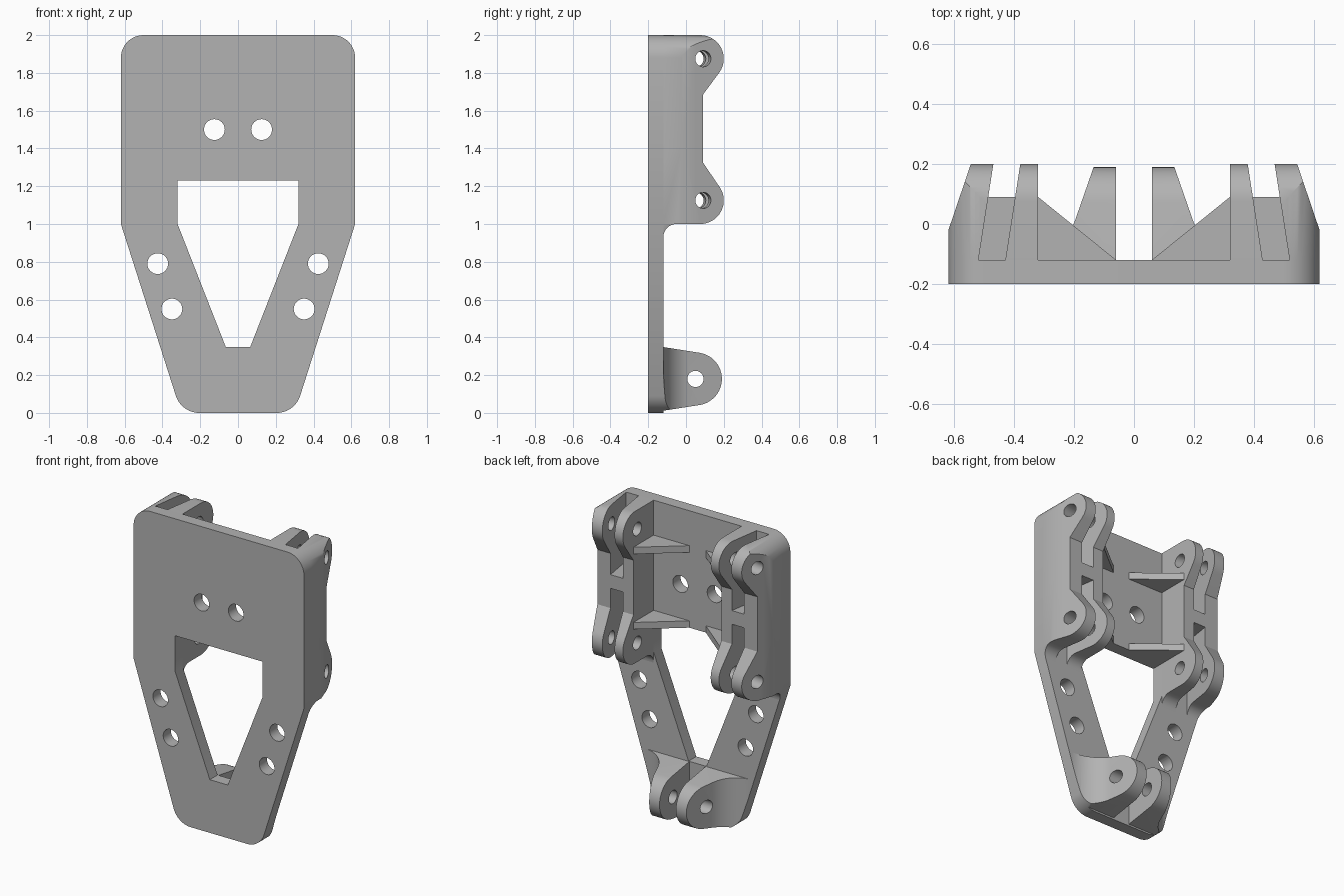
import bpy, bmesh, math
from mathutils import Vector

if "Cube" in bpy.data.objects:
    bpy.data.objects.remove(bpy.data.objects["Cube"], do_unlink=True)

grey = bpy.data.materials.new("plain_grey")
grey.use_nodes = True
colour = (0.45, 0.45, 0.45, 1)
grey.diffuse_color = colour
grey.node_tree.nodes["Principled BSDF"].inputs["Base Color"].default_value = colour

FLOOR = -0.12   # rear face of the base plate


def arc(cx, cy, r, start, end, n=16):
    angles = [math.radians(start + (end - start) * i / n) for i in range(n + 1)]
    return [(cx + r * math.cos(a), cy + r * math.sin(a)) for a in angles]


def circle(cx, cy, r, n=32):
    return arc(cx, cy, r, 0, 360, n)[:-1]


def rounded(corners, n=12):
    """Polygon from (u, v, radius) corners, each filleted by its radius."""
    out = []
    for i, (u, v, r) in enumerate(corners):
        p = Vector((u, v))
        if r == 0:
            out.append((u, v))
            continue
        a = (Vector(corners[i - 1][:2]) - p).normalized()
        b = (Vector(corners[(i + 1) % len(corners)][:2]) - p).normalized()
        half = a.angle(b) / 2
        centre = p + (a + b).normalized() * r / math.sin(half)
        start = p + a * r / math.tan(half) - centre
        end = p + b * r / math.tan(half) - centre
        sweep = math.pi - 2 * half
        for k in range(n + 1):
            t = k / n
            q = (start * math.sin((1 - t) * sweep) + end * math.sin(t * sweep)) / math.sin(sweep)
            out.append(tuple(centre + q))
    return out


def prism(name, outline, axis, low, high):
    """Extrude a 2D outline along an axis."""
    place = {"x": lambda u, v, t: (t, u, v),
             "y": lambda u, v, t: (u, t, v),
             "z": lambda u, v, t: (u, v, t)}[axis]
    bm = bmesh.new()
    ends = [[bm.verts.new(place(u, v, t)) for u, v in outline] for t in (low, high)]
    for ring in ends:
        bm.faces.new(ring)
    n = len(outline)
    for i in range(n):
        j = (i + 1) % n
        bm.faces.new((ends[0][i], ends[0][j], ends[1][j], ends[1][i]))
    bmesh.ops.recalc_face_normals(bm, faces=bm.faces)
    mesh = bpy.data.meshes.new(name)
    bm.to_mesh(mesh)
    bm.free()
    mesh.materials.append(grey)
    obj = bpy.data.objects.new(name, mesh)
    bpy.context.collection.objects.link(obj)
    return obj


def select(obj):
    bpy.ops.object.select_all(action="DESELECT")
    obj.select_set(True)
    bpy.context.view_layer.objects.active = obj


def combine(obj, tool, operation="DIFFERENCE"):
    select(obj)
    mod = obj.modifiers.new("shape", "BOOLEAN")
    mod.object, mod.operation, mod.solver = tool, operation, "EXACT"
    bpy.ops.object.modifier_apply(modifier=mod.name)
    bpy.data.objects.remove(tool, do_unlink=True)


def finish(obj, mirror=True):
    select(obj)
    bpy.ops.object.shade_smooth_by_angle(angle=math.radians(30))
    if mirror:
        mod = obj.modifiers.new("mirror", "MIRROR")
        mod.use_mirror_merge = False


def box(x0, x1, y0, y1):
    return [(x0, y0), (x1, y0), (x1, y1), (x0, y1)]


# Base plate: tapered outline, window and screw holes
right_side = [(0.3, 0, 0.13), (0.62, 1, 0), (0.62, 2, 0.12)]
outline = rounded(right_side + [(-x, z, r) for x, z, r in reversed(right_side)])
plate = prism("base_plate", outline, "y", -0.2, FLOOR)
window = [(0.065, 0.35), (0.32, 1), (0.32, 1.23), (-0.32, 1.23), (-0.32, 1), (-0.065, 0.35)]
combine(plate, prism("cutter", window, "y", -0.3, 0))
for x, z in [(0.125, 1.5), (0.425, 0.79), (0.35, 0.55)]:
    for side in (-1, 1):
        combine(plate, prism("cutter", circle(side * x, z, 0.055), "y", -0.3, 0))
finish(plate, mirror=False)

# Side hinge blocks: two lobes each, slanted outer wall, foot fillet
lobed = ([(FLOOR, 2)] + arc(0.075, 1.875, 0.125, 90, -35)
         + [(0.09, 1.685), (0.09, 1.325)]
         + arc(0.075, 1.125, 0.125, 35, -90) + arc(-0.05, 0.93, 0.07, 90, 180, 8))
block = prism("hinge_blocks", lobed, "x", 0.32, 0.7)
plan = [(0.32, -0.3), (0.62, -0.3), (0.62, -0.02), (0.542, 0.21), (0.32, 0.21)]
combine(block, prism("cutter", plan, "z", 0.5, 2.5), "INTERSECT")
combine(block, prism("cutter", outline, "y", -0.5, 0.5), "INTERSECT")

# Slanted slot through each block, leaving a bridge at mid height
slot = [(0.433, -0.14), (0.523, -0.14), (0.463, 0.245), (0.373, 0.245)]
for low, high in [(0.5, 1.455), (1.545, 2.5)]:
    combine(block, prism("cutter", slot, "z", low, high))

# Pin holes square to the slot walls
for z in (1.125, 1.875):
    pin = prism("cutter", circle(0, 0, 0.043), "x", -0.3, 0.3)
    pin.location = (0.45, 0.07, z)
    pin.rotation_euler.z = math.atan2(0.05, 0.32)
    bpy.context.view_layer.update()
    combine(block, pin)
finish(block)

# Triangular gussets between the plate and the blocks
for name, z in [("lower_gussets", 1.23), ("upper_gussets", 1.725)]:
    triangle = [(0.06, FLOOR), (0.32, FLOOR), (0.32, 0.09)]
    finish(prism(name, triangle, "z", z, z + 0.045))

# Bottom pair of lugs with flared outer faces
tongue = [(FLOOR - 0.01, 0.35)] + arc(0.05, 0.18, 0.14, 80, -80, 24) + [(FLOOR - 0.01, 0.01)]
lug = prism("bottom_lugs", tongue, "x", 0.06, 0.6)
flare = rounded([(0.06, -0.15, 0), (0.06, 0.21, 0), (0.128, 0.21, 0),
                 (0.243, FLOOR, 0.2), (0.39, FLOOR, 0), (0.39, -0.15, 0)])
combine(lug, prism("cutter", flare, "z", -0.5, 0.5), "INTERSECT")
combine(lug, prism("cutter", outline, "y", -0.5, 0.5), "INTERSECT")
combine(lug, prism("cutter", circle(0.05, 0.18, 0.043), "x", 0, 0.7))
finish(lug)
